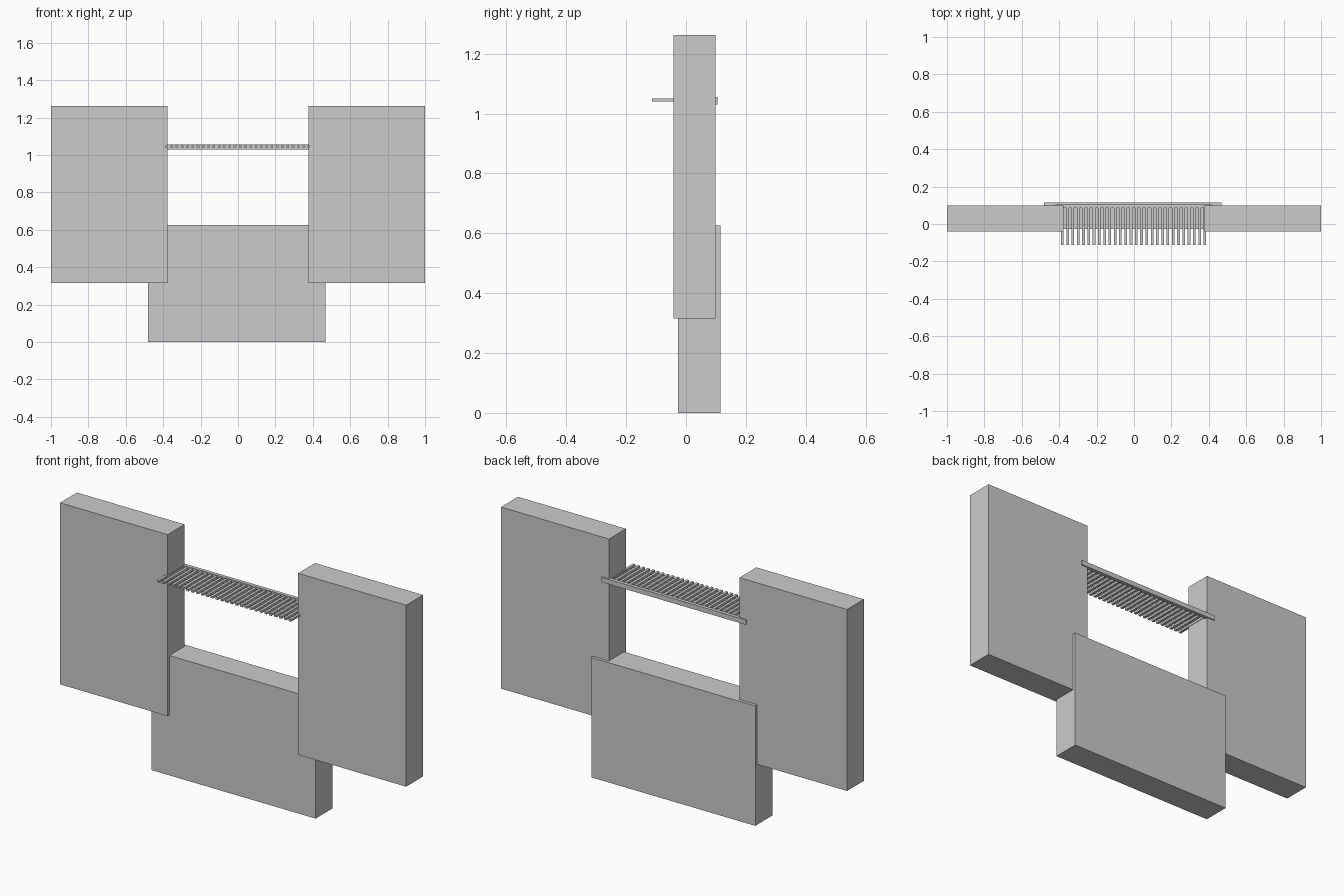
import bpy

if "Cube" in bpy.data.objects:
    bpy.data.objects.remove(bpy.data.objects["Cube"])


def box(name, x0, x1, y0, y1, z0, z1):
    """Axis-aligned box from its extents."""
    verts = [(x, y, z) for x in (x0, x1) for y in (y0, y1) for z in (z0, z1)]
    faces = [(0, 1, 3, 2), (4, 6, 7, 5), (0, 4, 5, 1),
             (2, 3, 7, 6), (0, 2, 6, 4), (1, 5, 7, 3)]
    mesh = bpy.data.meshes.new(name)
    mesh.from_pydata(verts, [], faces)
    obj = bpy.data.objects.new(name, mesh)
    bpy.context.collection.objects.link(obj)
    return obj


# Three large panels
box("left_panel", -1.0, -0.378, -0.041, 0.099, 0.315, 1.263)
box("right_panel", 0.376, 1.0, -0.041, 0.099, 0.315, 1.263)
box("lower_panel", -0.481, 0.467, -0.026, 0.115, 0.0, 0.626)

# Rear rail that carries the slats
box("rear_rail", -0.42, 0.415, 0.086, 0.105, 1.03, 1.055)

# Row of thin slats running front to back
count, width = 28, 0.014
first, last = -0.39, 0.386
pitch = (last - first - width) / (count - 1)
slat = box("slat", first, first + width, -0.113, 0.09, 1.04, 1.051)
array = slat.modifiers.new("row", 'ARRAY')
array.count = count
array.use_relative_offset = False
array.use_constant_offset = True
array.constant_offset_displace = (pitch, 0, 0)
